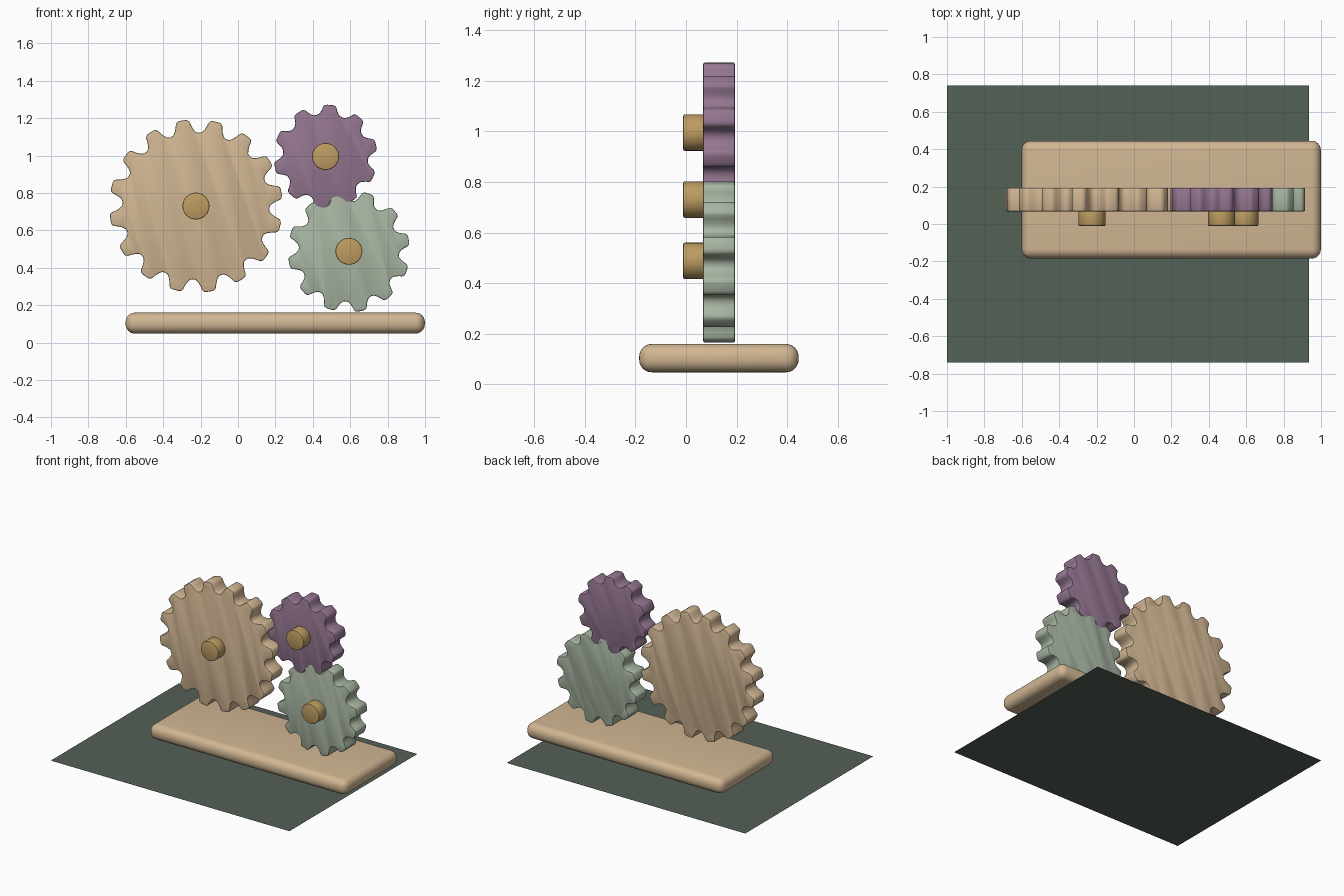
import bpy, bmesh, math

if "Cube" in bpy.data.objects:
    bpy.data.objects.remove(bpy.data.objects["Cube"])


def material(name, rgb):
    m = bpy.data.materials.new(name)
    m.diffuse_color = [(c / 255) ** 2.2 for c in rgb] + [1]
    m.use_nodes = True
    m.node_tree.nodes["Principled BSDF"].inputs["Base Color"].default_value = m.diffuse_color
    return m


TAN = material("tan", (208, 181, 146))
PLUM = material("plum", (147, 118, 144))
SAGE = material("sage", (166, 180, 161))
BRASS = material("brass", (188, 155, 98))
SLATE = material("slate_green", (84, 97, 87))


def finish(bm, name, mat, bevel=0, segments=2):
    bmesh.ops.recalc_face_normals(bm, faces=bm.faces)
    me = bpy.data.meshes.new(name)
    bm.to_mesh(me)
    bm.free()
    ob = bpy.data.objects.new(name, me)
    bpy.context.collection.objects.link(ob)
    me.materials.append(mat)
    bpy.context.view_layer.objects.active = ob
    ob.select_set(True)
    if bevel:
        mod = ob.modifiers.new("round", 'BEVEL')
        mod.width, mod.segments = bevel, segments
        mod.limit_method, mod.angle_limit = 'ANGLE', math.radians(50)
        bpy.ops.object.modifier_apply(modifier=mod.name)
        bpy.ops.object.shade_smooth_by_angle(angle=math.radians(35))
    ob.select_set(False)
    return ob


def prism(name, outline, y0, y1, mat, bevel):
    """Extrude an (x, z) outline from y0 to y1."""
    bm = bmesh.new()
    face = bm.faces.new([bm.verts.new((x, y0, z)) for x, z in outline])
    new = bmesh.ops.extrude_face_region(bm, geom=[face])['geom']
    verts = [v for v in new if isinstance(v, bmesh.types.BMVert)]
    bmesh.ops.translate(bm, verts=verts, vec=(0, y1 - y0, 0))
    return finish(bm, name, mat, bevel)


def gear(name, cx, cz, outer, root, teeth, phase, mat):
    # one tooth: (fraction of pitch, height from root to tip)
    tooth = [(-.5, 0), (-.40, .05), (-.32, .24), (-.25, .55), (-.21, .82), (-.16, .96), (-.09, 1),
             (.09, 1), (.16, .96), (.21, .82), (.25, .55), (.32, .24), (.40, .05)]
    outline = []
    for i in range(teeth):
        for f, h in tooth:
            a = math.radians(phase) + (i + f) * math.tau / teeth
            r = root + (outer - root) * h
            outline.append((cx + r * math.cos(a), cz + r * math.sin(a)))
    prism(name, outline, 0.068, 0.193, mat, 0.006)
    # stub axle on the front
    circle = [(cx + .072 * math.cos(k * math.tau / 32), cz + .072 * math.sin(k * math.tau / 32))
              for k in range(32)]
    prism(name + "_axle", circle, -0.011, 0.08, BRASS, 0.006)


gear("large_gear", -0.225, 0.73, 0.463, 0.392, 16, 9, TAN)
gear("small_gear", 0.468, 0.995, 0.277, 0.227, 10, 13, PLUM)
gear("medium_gear", 0.593, 0.488, 0.326, 0.268, 12, 11.2, SAGE)

# rounded base slab
bm = bmesh.new()
bmesh.ops.create_cube(bm, size=1)
bmesh.ops.scale(bm, verts=bm.verts, vec=(1.60, 0.63, 0.112))
bmesh.ops.translate(bm, verts=bm.verts, vec=(0.199, 0.13, 0.104))
finish(bm, "base", TAN, 0.05, 6)

# ground sheet
bm = bmesh.new()
bm.faces.new([bm.verts.new(p) for p in
              ((-1, -.741, 0), (.936, -.741, 0), (.936, .741, 0), (-1, .741, 0))])
finish(bm, "ground_sheet", SLATE)
